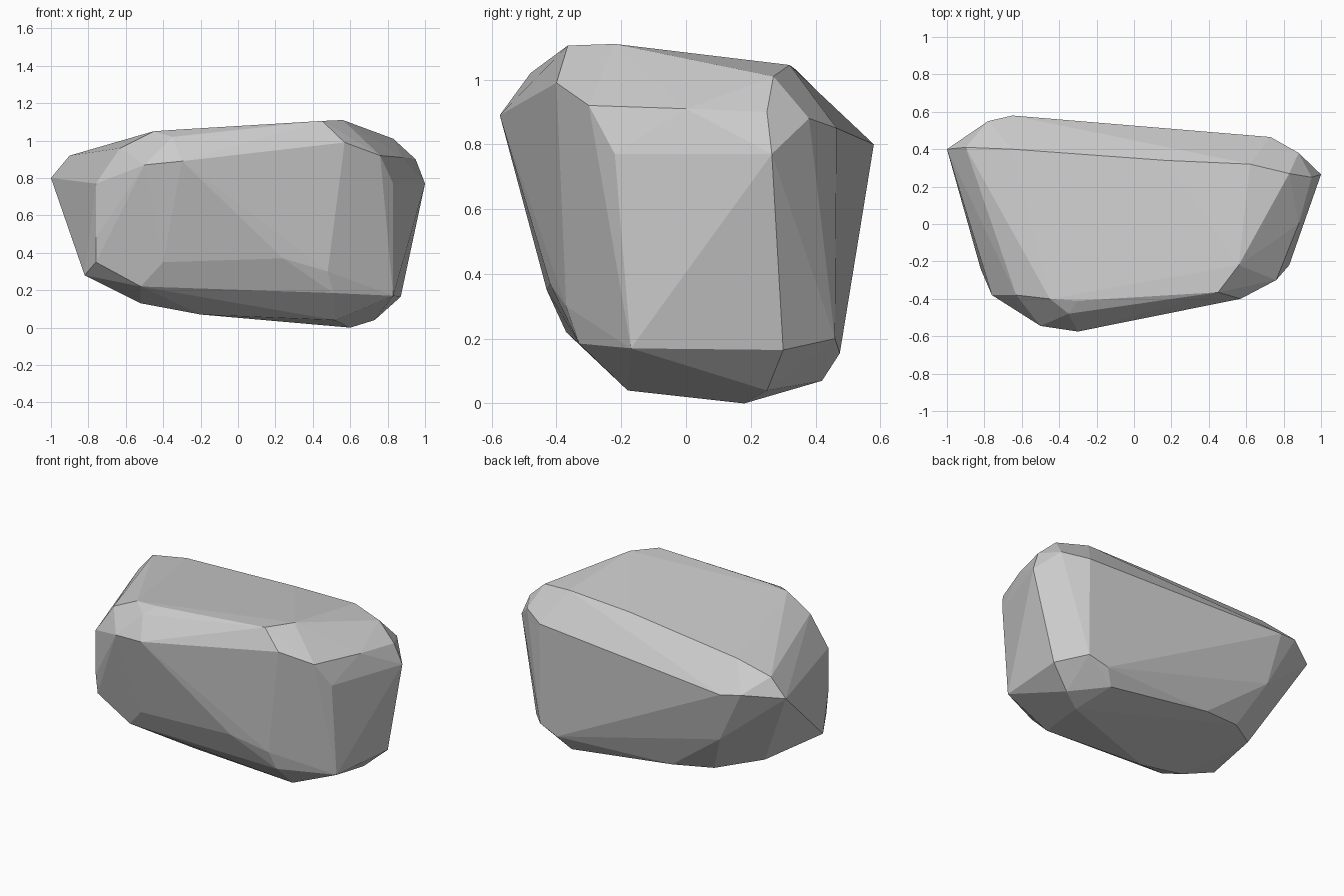
import bpy, bmesh
from math import radians

# Corner points of the boulder, grouped by level from top to bottom
crown = [(-.45, -.40, 1.05), (-.30, -.41, 1.06), (.45, -.365, 1.105), (.56, -.22, 1.11),
         (.64, .06, 1.07), (.62, .32, 1.045), (.17, .34, 1.03), (-.65, .40, .97), (-.90, .41, .92)]
shoulder = [(-.35, -.48, 1.02), (-.63, -.38, .96), (-.50, -.545, .87), (-.30, -.575, .89),
            (.57, -.40, .99), (.76, -.30, .92), (.88, 0, .91), (.83, .27, 1.01), (.95, .25, .90),
            (.88, .38, .88), (.73, .465, .85), (-.65, .58, .80), (-.78, .55, .82), (-1, .40, .80)]
belly = [(1, .265, .77), (-.76, -.38, .77), (-.76, -.38, .48), (.83, -.22, .77), (-.60, .51, .47)]
foot = [(-.76, -.36, .35), (-.82, -.24, .28), (-.40, -.43, .35), (.24, -.42, .37), (.48, -.37, .30),
        (-.52, -.37, .22), (.51, -.33, .185), (.83, -.17, .17), (.87, .30, .165), (.73, .46, .20),
        (.60, .475, .155)]
base = [(-.52, -.18, .13), (-.20, -.17, .07), (.52, -.18, .04), (.73, .25, .04), (.60, .18, 0),
        (.53, .42, .07), (-.20, .43, .17), (-.47, .38, .20), (-.71, .20, .25)]

# Stretch a faceted skin around the levels
bm = bmesh.new()
for level in (crown, shoulder, belly, foot, base):
    for p in level:
        bm.verts.new(p)
hull = bmesh.ops.convex_hull(bm, input=bm.verts[:])
loose = [v for v in bm.verts if not v.link_faces]
bmesh.ops.delete(bm, geom=loose, context='VERTS')

# Merge nearly coplanar triangles into flat facets
bmesh.ops.dissolve_limit(bm, angle_limit=radians(3), verts=bm.verts[:], edges=bm.edges[:])
bmesh.ops.recalc_face_normals(bm, faces=bm.faces[:])

mesh = bpy.data.meshes.new("boulder")
bm.to_mesh(mesh)
bm.free()
bpy.context.collection.objects.link(bpy.data.objects.new("boulder", mesh))
